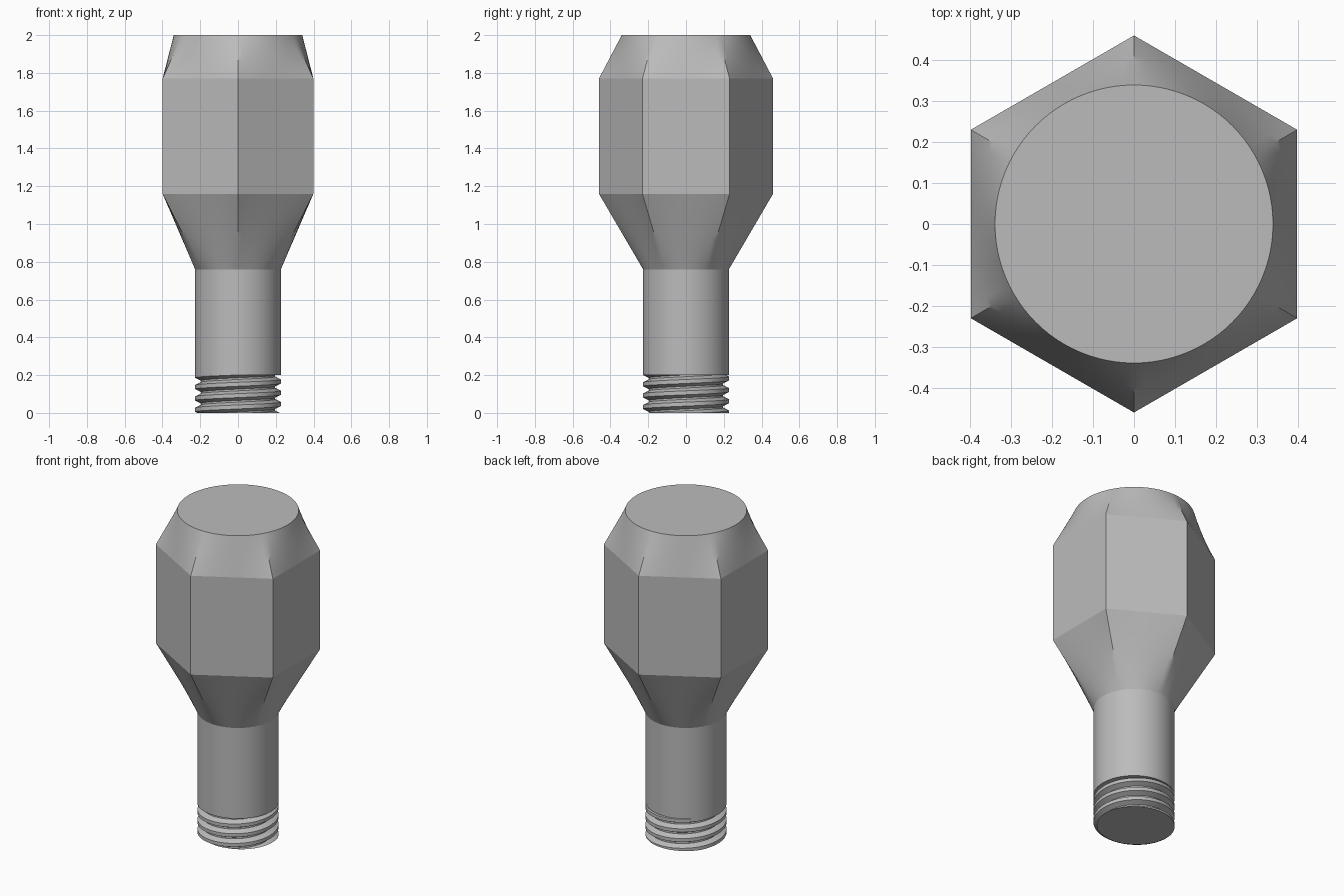
import bpy, bmesh
from math import pi, sin, cos, radians, floor
from mathutils import Vector

cube = bpy.data.objects.get("Cube")
if cube:
    bpy.data.objects.remove(cube, do_unlink=True)

SEG = 16                 # points along each hexagon side
N = 6 * SEG
HEX_R, TOP_R, SHANK_R, ROOT_R = 0.461, 0.34, 0.227, 0.197
THREAD_TOP, NECK, HEAD_LOW, HEAD_HIGH, TOP = 0.2, 0.76, 1.16, 1.77, 2.0
PITCH = 0.06

steel = bpy.data.materials.new("steel_grey")
steel.use_nodes = True
steel.diffuse_color = (0.5, 0.5, 0.5, 1)
steel.node_tree.nodes["Principled BSDF"].inputs["Base Color"].default_value = (0.5, 0.5, 0.5, 1)


def finish(name, bm, angle):
    bmesh.ops.recalc_face_normals(bm, faces=bm.faces)
    mesh = bpy.data.meshes.new(name)
    bm.to_mesh(mesh)
    bm.free()
    mesh.materials.append(steel)
    ob = bpy.data.objects.new(name, mesh)
    bpy.context.collection.objects.link(ob)
    bpy.ops.object.select_all(action='DESELECT')
    ob.select_set(True)
    bpy.context.view_layer.objects.active = ob
    bpy.ops.object.shade_smooth_by_angle(angle=radians(angle))


def polar(r, a, z):
    return Vector((r * cos(a), r * sin(a), z))


def circle(r, z):
    return [polar(r, pi / 2 + 2 * pi * i / N, z) for i in range(N)]


def hexagon(r, z):
    corners = [polar(r, pi / 2 + k * pi / 3, z) for k in range(7)]
    return [corners[i // SEG].lerp(corners[i // SEG + 1], i % SEG / SEG) for i in range(N)]


def loft(name, low, high, steps=1, cap_low=False, cap_high=False, angle=30):
    """Ruled skin between two rings of points."""
    bm = bmesh.new()
    rings = [[bm.verts.new(a.lerp(b, s / steps)) for a, b in zip(low, high)]
             for s in range(steps + 1)]
    for r0, r1 in zip(rings, rings[1:]):
        for i in range(N):
            j = (i + 1) % N
            bm.faces.new((r0[i], r0[j], r1[j], r1[i]))
    if cap_low:
        bm.faces.new(rings[0])
    if cap_high:
        bm.faces.new(rings[-1])
    finish(name, bm, angle)


# Head: hexagonal body, blended to a round top and a round neck
loft("hex_body", hexagon(HEX_R, HEAD_LOW), hexagon(HEX_R, HEAD_HIGH))
loft("upper_taper", hexagon(HEX_R, HEAD_HIGH), circle(TOP_R, TOP), 12, cap_high=True)
loft("lower_taper", circle(SHANK_R, NECK), hexagon(HEX_R, HEAD_LOW), 12)

# Plain shank
loft("shank", circle(SHANK_R, THREAD_TOP), circle(SHANK_R, NECK), cap_low=True)

# Helical thread, trimmed flat at both ends
profile = [(0.0, ROOT_R), (0.15, ROOT_R), (0.4, SHANK_R), (0.75, SHANK_R)]
bm = bmesh.new()
columns = []
for i in range(N + 1):
    turn = i / N
    columns.append([bm.verts.new(polar(r, pi / 2 + 2 * pi * turn, PITCH * (k + f + turn - 0.55)))
                    for k in range(-2, 6) for f, r in profile])
for c0, c1 in zip(columns, columns[1:]):
    for i in range(len(c0) - 1):
        bm.faces.new((c0[i], c1[i], c1[i + 1], c0[i + 1]))
bmesh.ops.remove_doubles(bm, verts=bm.verts, dist=1e-5)
for z, side in ((0, -1), (THREAD_TOP, 1)):
    cut = bmesh.ops.bisect_plane(bm, geom=bm.verts[:] + bm.edges[:] + bm.faces[:], dist=1e-6,
                                 plane_co=(0, 0, z), plane_no=(0, 0, side), clear_outer=True)
    rim = [e for e in bm.edges if e.is_boundary and all(abs(v.co.z - z) < 1e-4 for v in e.verts)]
    bmesh.ops.edgeloop_fill(bm, edges=rim)
finish("thread", bm, 25)
